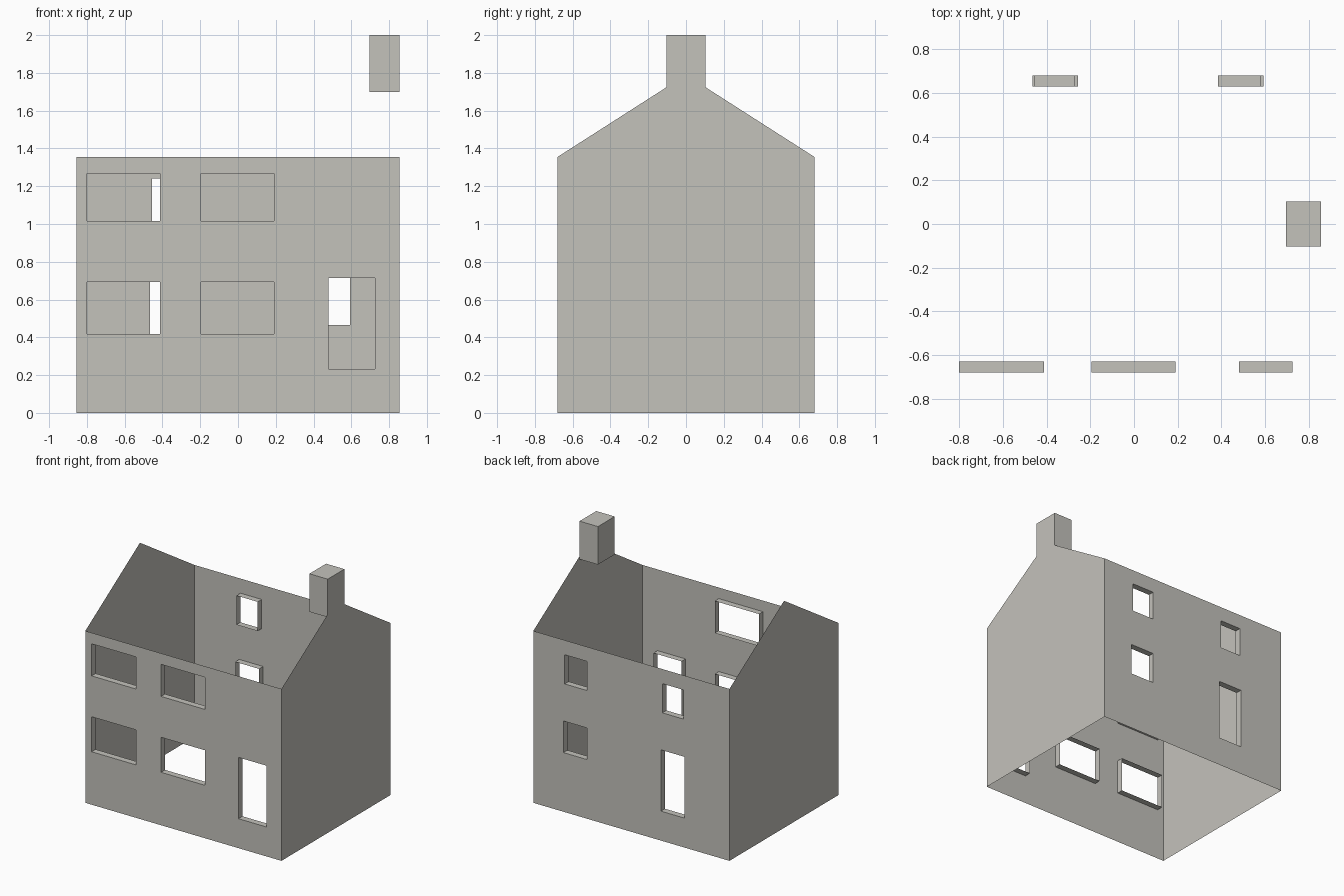
import bpy
import bmesh
from mathutils import Vector

default = bpy.data.objects.get("Cube")
if default:
    bpy.data.objects.remove(default, do_unlink=True)

# Overall house sizes
HX, HY, EAVES, RIDGE = 0.855, 0.68, 1.355, 1.79
REVEAL = 0.05
CHIMNEY_IN, CHIMNEY_HY, CHIMNEY_BASE, TOP = 0.695, 0.104, 1.70, 2.0

STONE = (0.55, 0.54, 0.50, 1.0)
stone = bpy.data.materials.new("warm grey stone")
stone.use_nodes = True
stone.diffuse_color = STONE
stone.node_tree.nodes["Principled BSDF"].inputs["Base Color"].default_value = STONE


def finish(name, bm):
    mesh = bpy.data.meshes.new(name)
    bm.to_mesh(mesh)
    bm.free()
    mesh.materials.append(stone)
    obj = bpy.data.objects.new(name, mesh)
    bpy.context.collection.objects.link(obj)
    return obj


def add_face(bm, verts, facing):
    face = bm.faces.new(verts)
    face.normal_update()
    if face.normal.dot(facing) < 0:
        face.normal_flip()
    return face


def rectangle(x0, x1, z0, z1):
    return [(x0, z0), (x1, z0), (x1, z1), (x0, z1)]


def pierced_wall(name, side, openings):
    """Thin wall at y = side * HY, with reveals turned inward at each opening."""
    bm = bmesh.new()
    out = Vector((0, side, 0))
    edges, loops = [], []
    for rect in [(-HX, HX, 0, EAVES)] + openings:
        loop = [bm.verts.new((x, side * HY, z)) for x, z in rectangle(*rect)]
        loops.append(loop)
        edges += [bm.edges.new((a, b)) for a, b in zip(loop, loop[1:] + loop[:1])]
    bmesh.ops.triangle_fill(bm, edges=edges, use_beauty=True, normal=out)
    for face in bm.faces:
        face.normal_update()
        if face.normal.dot(out) < 0:
            face.normal_flip()
    # Jambs, sill and head of each opening
    for loop in loops[1:]:
        centre = sum((v.co for v in loop), Vector()) / len(loop)
        inner = [bm.verts.new(v.co - out * REVEAL) for v in loop]
        for i in range(4):
            j = (i + 1) % 4
            middle = (loop[i].co + loop[j].co) / 2
            add_face(bm, (loop[i], loop[j], inner[j], inner[i]), centre - middle)
    return finish(name, bm)


def gable(name, side, outline):
    bm = bmesh.new()
    add_face(bm, [bm.verts.new((side * HX, y, z)) for y, z in outline], Vector((side, 0, 0)))
    return finish(name, bm)


# Long walls with windows and doors: x0, x1, z0, z1
DOOR_Z = (0.232, 0.715)
front_openings = [(x0, x1, z0, z1)
                  for x0, x1 in ((-0.80, -0.413), (-0.195, 0.19))
                  for z0, z1 in ((0.417, 0.693), (1.015, 1.268))]
front_openings.append((0.48, 0.725, *DOOR_Z))
pierced_wall("front_wall", -1, front_openings)

back_openings = [
    (0.385, 0.593, 0.466, 0.715),
    (0.385, 0.582, 1.01, 1.24),
    (-0.455, -0.27, 1.01, 1.24),
    (-0.465, -0.257, *DOOR_Z),
]
pierced_wall("back_wall", 1, back_openings)

# Gable ends, the left one rising into the outer face of the chimney
gable("right_gable", -1, [(-HY, 0), (HY, 0), (HY, EAVES), (0, RIDGE), (-HY, EAVES)])
shoulder = RIDGE - (RIDGE - EAVES) * CHIMNEY_HY / HY
gable("left_gable", 1, [(-HY, 0), (HY, 0), (HY, EAVES), (CHIMNEY_HY, shoulder),
                        (CHIMNEY_HY, TOP), (-CHIMNEY_HY, TOP),
                        (-CHIMNEY_HY, shoulder), (-HY, EAVES)])

# Chimney box, open where it meets the gable
bm = bmesh.new()
bmesh.ops.create_cube(bm, size=1)
for v in bm.verts:
    v.co = (HX if v.co.x > 0 else CHIMNEY_IN,
            CHIMNEY_HY * 2 * v.co.y,
            TOP if v.co.z > 0 else CHIMNEY_BASE)
outer = [f for f in bm.faces if all(v.co.x > CHIMNEY_IN + 0.01 for v in f.verts)]
bmesh.ops.delete(bm, geom=outer, context="FACES_ONLY")
finish("chimney", bm)
